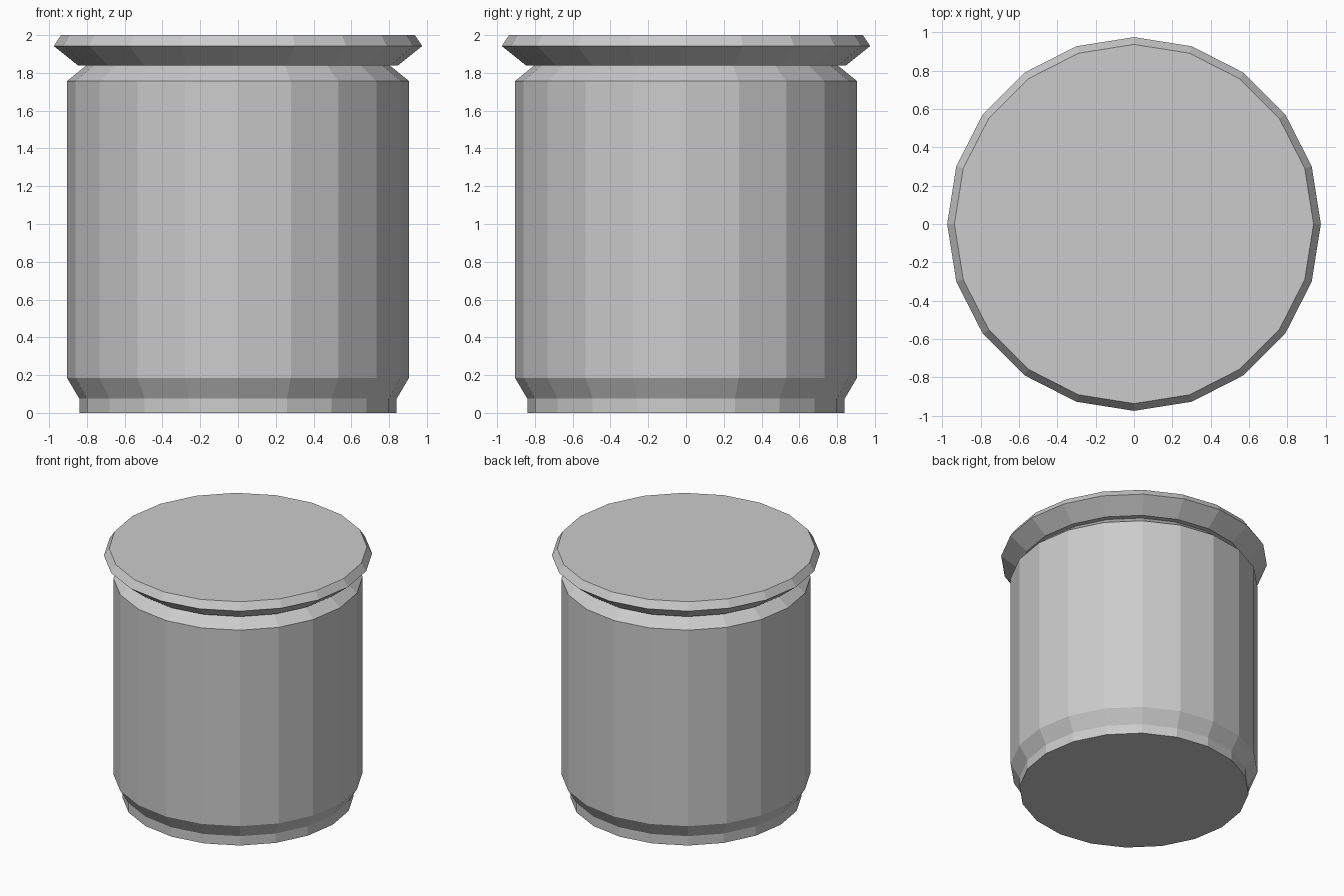
import bpy, bmesh
from math import cos, sin, tau

if "Cube" in bpy.data.objects:
    bpy.data.objects.remove(bpy.data.objects["Cube"])

SIDES = 20


def lathe(name, profile, cap_bottom=False, cap_top=False):
    """Turn a (radius, z) profile into a flat-faced 20-sided shell."""
    bm = bmesh.new()
    rings = [[bm.verts.new((r * cos(tau * i / SIDES), r * sin(tau * i / SIDES), z))
              for i in range(SIDES)] for r, z in profile]
    for low, high in zip(rings, rings[1:]):
        for i in range(SIDES):
            j = (i + 1) % SIDES
            bm.faces.new((low[i], low[j], high[j], high[i]))
    if cap_bottom:
        bm.faces.new(rings[0][::-1])
    if cap_top:
        bm.faces.new(rings[-1])
    mesh = bpy.data.meshes.new(name)
    bm.to_mesh(mesh)
    bm.free()
    obj = bpy.data.objects.new(name, mesh)
    bpy.context.collection.objects.link(obj)
    return obj


# Jar body: narrow foot, straight wall, tapered shoulder
lathe("jar_body", [(0.84, 0), (0.84, 0.075), (0.905, 0.185),
                   (0.905, 1.757), (0.805, 1.838)], cap_bottom=True)

# Lid: flat underside, flared rim, small bevel to the flat top
lathe("lid", [(0.805, 1.838), (0.845, 1.838), (0.975, 1.942), (0.937, 2.0)],
      cap_top=True)
